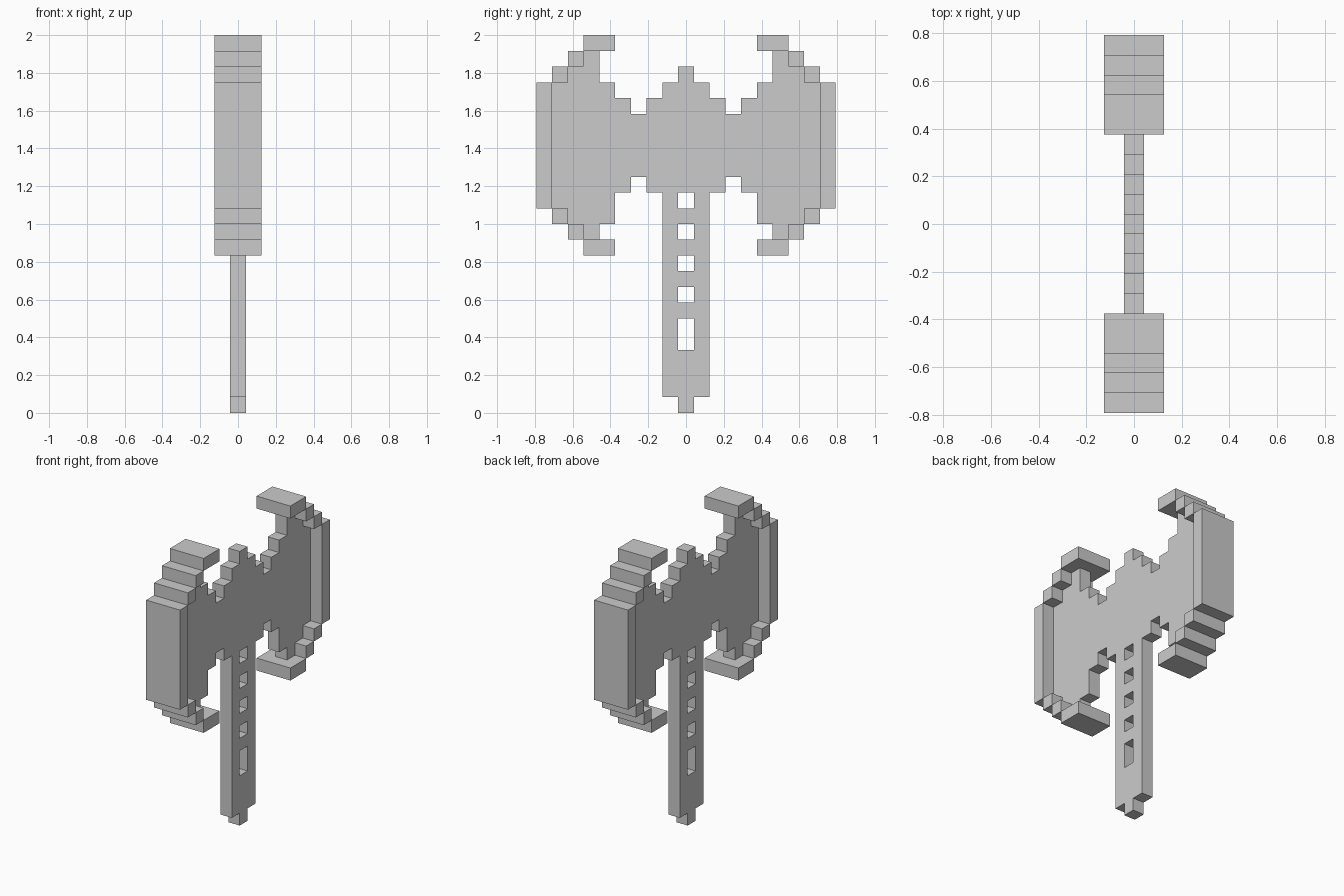
import bpy, bmesh
from mathutils import Matrix

if "Cube" in bpy.data.objects:
    bpy.data.objects.remove(bpy.data.objects["Cube"], do_unlink=True)

U = 2 / 24  # one block

mat = bpy.data.materials.new("plain grey")
mat.use_nodes = True
grey = (0.6, 0.6, 0.6, 1)
mat.diffuse_color = grey
mat.node_tree.nodes["Principled BSDF"].inputs["Base Color"].default_value = grey


def finish(name, bm):
    bmesh.ops.recalc_face_normals(bm, faces=bm.faces)
    mesh = bpy.data.meshes.new(name)
    bm.to_mesh(mesh)
    bm.free()
    mesh.materials.append(mat)
    obj = bpy.data.objects.new(name, mesh)
    bpy.context.collection.objects.link(obj)
    return obj


def plate(name, cells, thickness):
    """Extrude a set of (column, row) blocks into one clean slab."""
    bm = bmesh.new()
    x = -thickness * U / 2
    for c, r in sorted(cells):
        corners = [(c - .5, r), (c + .5, r), (c + .5, r + 1), (c - .5, r + 1)]
        bm.faces.new([bm.verts.new((x, y * U, z * U)) for y, z in corners])
    bmesh.ops.remove_doubles(bm, verts=bm.verts, dist=U / 100)
    ext = bmesh.ops.extrude_face_region(bm, geom=bm.faces[:], use_keep_orig=True)
    moved = [g for g in ext["geom"] if isinstance(g, bmesh.types.BMVert)]
    bmesh.ops.translate(bm, verts=moved, vec=(thickness * U, 0, 0))
    bmesh.ops.recalc_face_normals(bm, faces=bm.faces)
    bmesh.ops.dissolve_limit(bm, angle_limit=0.01, verts=bm.verts, edges=bm.edges)
    return finish(name, bm)


# Handle: three blocks wide with a pommel block and a row of slots
slots = {4, 5, 7, 9, 11, 13}
handle = {(c, r) for c in (-1, 0, 1) for r in range(1, 14)
          if c != 0 or r not in slots}
handle.add((0, 0))
plate("handle", handle, 1)

# Head: bottom and top row of each column, mirrored front to back
spans = [(14, 22), (14, 21), (14, 20), (15, 19), (14, 20),
         (12, 21), (11, 23), (12, 22), (13, 21)]
head = {(s * c, r) for c, (lo, hi) in enumerate(spans)
        for r in range(lo, hi) for s in (-1, 1)}
plate("axe_head", head, 1)

# Thick stepped cutting edges: (inner y, outer y, bottom, top) in blocks
steps = [(8.5, 9.5, 13, 21)]
for inner, outer, low in [(7.5, 8.5, 12), (6.5, 7.5, 11), (4.5, 6.5, 10)]:
    steps += [(inner, outer, low, low + 1), (inner, outer, 33 - low, 34 - low)]

for name, side in (("front_blade_edge", -1), ("back_blade_edge", 1)):
    bm = bmesh.new()
    for y0, y1, z0, z1 in steps:
        place = Matrix.Translation((0, side * (y0 + y1) / 2 * U, (z0 + z1) / 2 * U))
        size = Matrix.Diagonal((3 * U, (y1 - y0) * U, (z1 - z0) * U, 1))
        bmesh.ops.create_cube(bm, size=1, matrix=place @ size)
    finish(name, bm)
